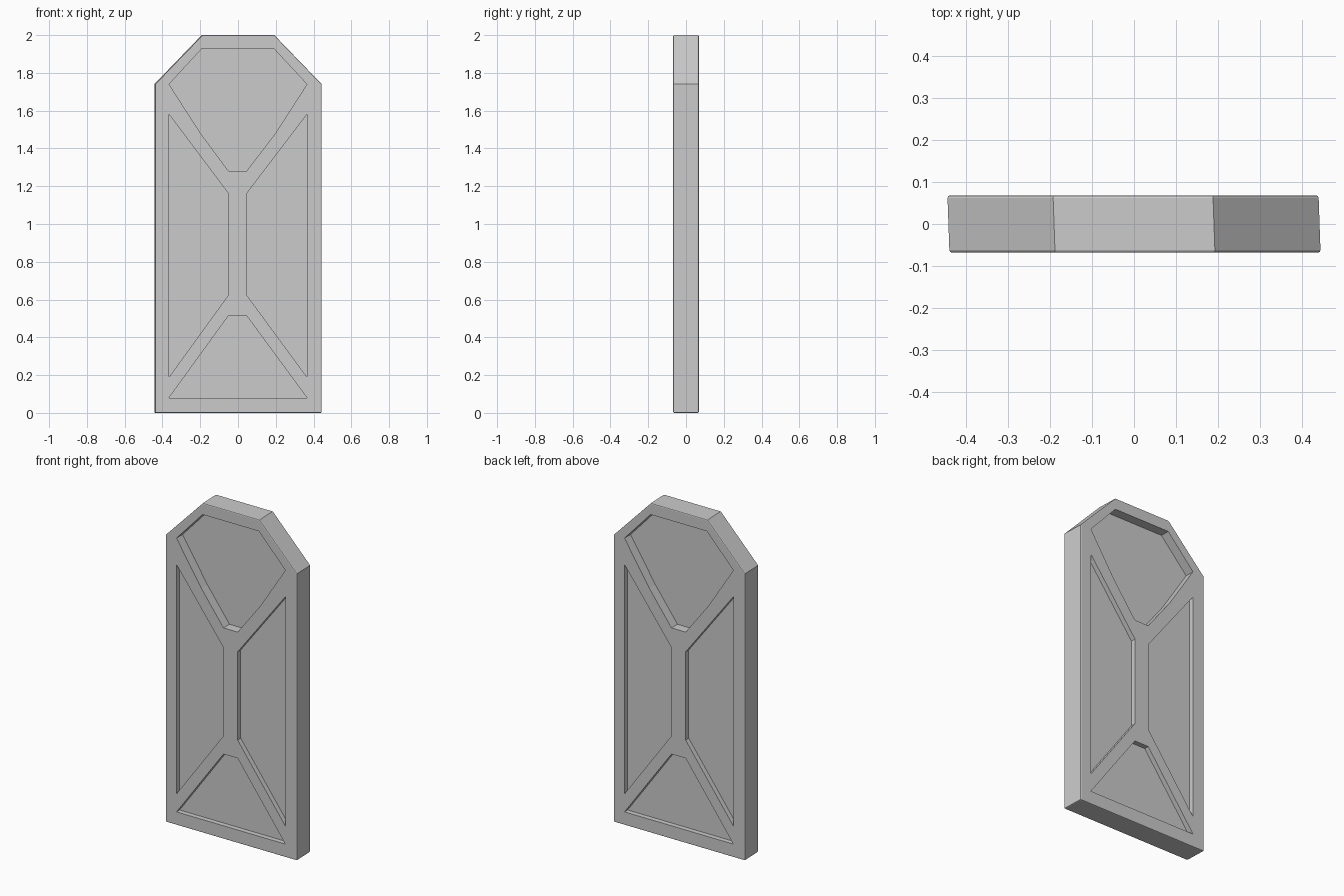
import bpy, bmesh, math

if "Cube" in bpy.data.objects:
    bpy.data.objects.remove(bpy.data.objects["Cube"])

T = 0.068      # half thickness
SKEW = -0.035  # slight sideways lean of the slab through its thickness


def prism(name, pts, y0, y1):
    """Extrude an (x, z) outline from y0 to y1."""
    bm = bmesh.new()
    face = bm.faces.new([bm.verts.new((x, y0, z)) for x, z in pts])
    out = bmesh.ops.extrude_face_region(bm, geom=[face])
    for v in out["geom"]:
        if isinstance(v, bmesh.types.BMVert):
            v.co.y = y1
    bmesh.ops.recalc_face_normals(bm, faces=bm.faces)
    mesh = bpy.data.meshes.new(name)
    bm.to_mesh(mesh)
    bm.free()
    ob = bpy.data.objects.new(name, mesh)
    bpy.context.collection.objects.link(ob)
    return ob


# Slab with clipped top corners and a softened rim
half = [(0.441, 0), (0.441, 1.74), (0.19, 2.0)]
slab = prism("door_slab", half + [(-x, z) for x, z in reversed(half)], -T, T)
for v in slab.data.vertices:
    v.co.x += SKEW * v.co.y
bevel = slab.modifiers.new("rim", 'BEVEL')
bevel.width = 0.006
bevel.segments = 2
bevel.limit_method = 'ANGLE'
bevel.angle_limit = math.radians(60)

# Recessed panels as seen on the front: outline and depth
panels = [
    ([(-0.19, 1.93), (0.188, 1.93), (0.365, 1.74), (0.198, 1.48), (0.045, 1.28),
      (-0.05, 1.28), (-0.198, 1.48), (-0.365, 1.74)], 0.058),
    ([(-0.365, 0.08), (0.365, 0.08), (0.045, 0.515), (-0.05, 0.515)], 0.03),
    ([(-0.365, 0.19), (-0.05, 0.625), (-0.05, 1.16), (-0.365, 1.58)], 0.03),
    ([(0.365, 0.19), (0.045, 0.625), (0.045, 1.16), (0.365, 1.58)], 0.03),
]

# Cut every panel on the front, and turned half round on the back
cutters = []
for side in (-1, 1):
    for pts, depth in panels:
        cut = prism("panel_cutter", [(-side * x, z) for x, z in pts],
                    side * (T - depth), side * (T + 0.05))
        cut.hide_render = True
        cutters.append(cut)
        mod = slab.modifiers.new("panel", 'BOOLEAN')
        mod.operation = 'DIFFERENCE'
        mod.solver = 'EXACT'
        mod.object = cut

# Apply the cuts and clear away the cutters
bpy.context.view_layer.objects.active = slab
slab.select_set(True)
for mod in list(slab.modifiers):
    bpy.ops.object.modifier_apply(modifier=mod.name)
for cut in cutters:
    bpy.data.objects.remove(cut)
